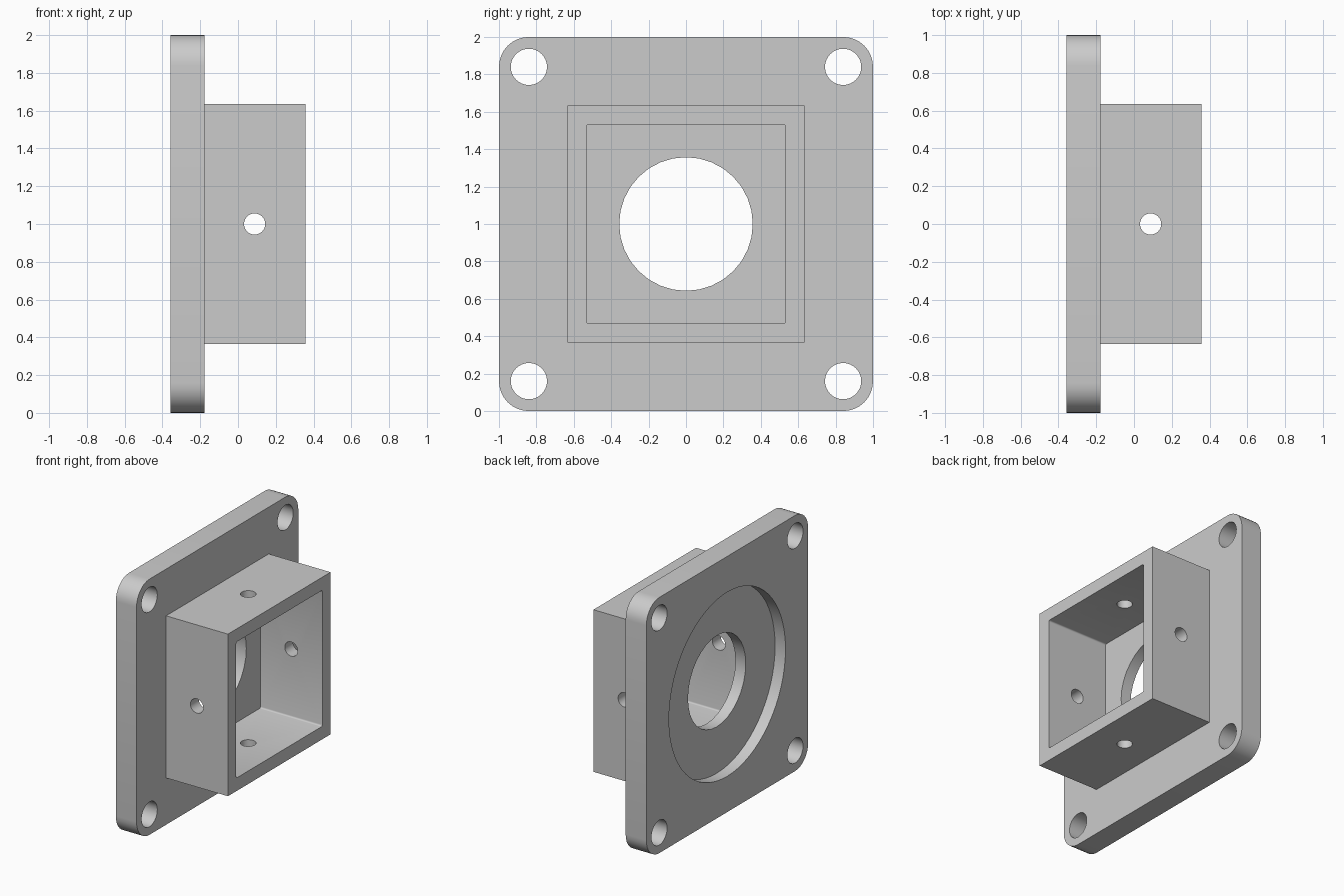
import bpy, bmesh, math
from mathutils import Matrix, Vector

old = bpy.data.objects.get("Cube")
if old:
    bpy.data.objects.remove(old, do_unlink=True)

BACK, FACE, FRONT = -0.357, -0.178, 0.357   # plate back, plate front, socket mouth
MID = 1.0                                   # height of the centre axis

grey = bpy.data.materials.new("light_grey")
grey.use_nodes = True
grey.diffuse_color = (0.6, 0.6, 0.6, 1)
grey.node_tree.nodes["Principled BSDF"].inputs["Base Color"].default_value = (0.6, 0.6, 0.6, 1)


def finish(name, bm):
    mesh = bpy.data.meshes.new(name)
    bm.to_mesh(mesh)
    bm.free()
    mesh.materials.append(grey)
    obj = bpy.data.objects.new(name, mesh)
    bpy.context.collection.objects.link(obj)
    return obj


def block(name, x0, x1, half, radius=0, segments=8):
    """Square block along x, with its four long edges rounded."""
    bm = bmesh.new()
    bmesh.ops.create_cube(bm, size=1)
    bmesh.ops.scale(bm, vec=(x1 - x0, half * 2, half * 2), verts=bm.verts)
    bmesh.ops.translate(bm, vec=((x0 + x1) / 2, 0, MID), verts=bm.verts)
    if radius:
        edges = [e for e in bm.edges if abs(e.verts[0].co.x - e.verts[1].co.x) > 0.01]
        bmesh.ops.bevel(bm, geom=edges, offset=radius, segments=segments,
                        profile=0.5, affect='EDGES')
    return finish(name, bm)


def rod(name, centre, axis, radius, length, segments=32):
    bm = bmesh.new()
    turn = Vector((0, 0, 1)).rotation_difference(Vector(axis)).to_matrix().to_4x4()
    bmesh.ops.create_cone(bm, cap_ends=True, segments=segments, radius1=radius,
                          radius2=radius, depth=length,
                          matrix=Matrix.Translation(centre) @ turn)
    return finish(name, bm)


def combine(body, tool, operation):
    mod = body.modifiers.new(operation.title(), 'BOOLEAN')
    mod.operation = operation
    mod.solver = 'EXACT'
    mod.object = tool
    bpy.context.view_layer.objects.active = body
    bpy.ops.object.modifier_apply(modifier=mod.name)
    bpy.data.objects.remove(tool, do_unlink=True)


# Rounded plate with the square socket growing out of it
body = block("flanged_socket", BACK, FACE, 1.0, 0.16)
combine(body, block("socket", FACE - 0.05, FRONT, 0.634), 'UNION')

# Square pocket, open at the mouth
combine(body, block("pocket", FACE, FRONT + 0.1, 0.532, 0.012, 3), 'DIFFERENCE')

# Central bore and the shallow round recess on the back
combine(body, rod("bore", (BACK, 0, MID), (1, 0, 0), 0.357, 0.6), 'DIFFERENCE')
combine(body, rod("recess", (BACK, 0, MID), (1, 0, 0), 0.72, 0.18, 64), 'DIFFERENCE')

# Mounting holes in the plate corners
for y in (-0.84, 0.84):
    for z in (-0.84, 0.84):
        combine(body, rod("mount_hole", (BACK, y, MID + z), (1, 0, 0), 0.097, 0.6), 'DIFFERENCE')

# Set-screw holes through the four socket walls
for axis in ((0, 1, 0), (0, 0, 1)):
    combine(body, rod("screw_hole", (0.088, 0, MID), axis, 0.056, 1.5), 'DIFFERENCE')

# Smooth rounds, sharp edges
bpy.ops.object.select_all(action='DESELECT')
body.select_set(True)
bpy.context.view_layer.objects.active = body
bpy.ops.object.shade_smooth_by_angle(angle=math.radians(35))
